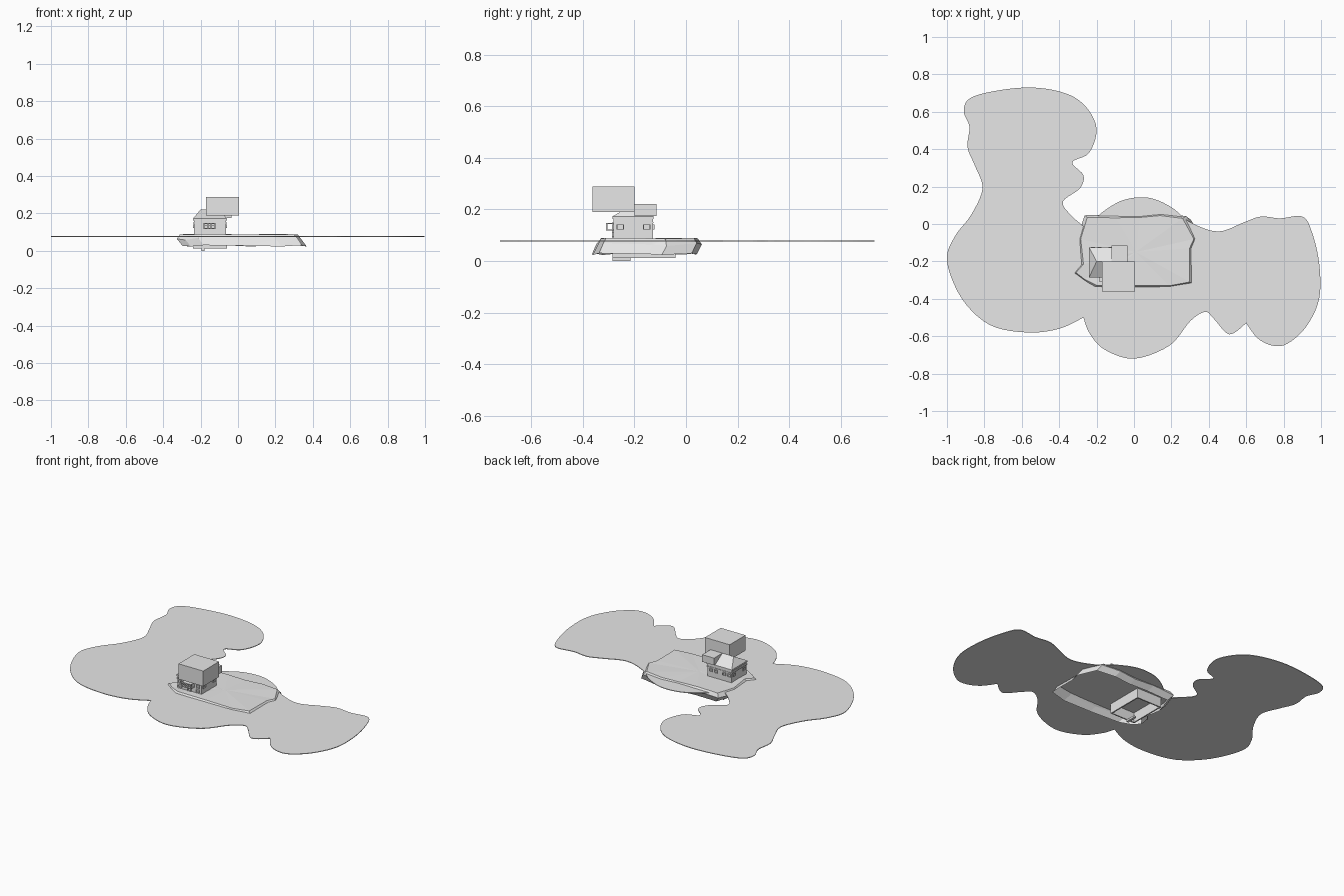
import bpy, bmesh, math
from mathutils import Vector

if "Cube" in bpy.data.objects:
    bpy.data.objects.remove(bpy.data.objects["Cube"])

grey = bpy.data.materials.new("plain grey")
grey.diffuse_color = (0.8, 0.8, 0.8, 1)
grey.use_nodes = True
grey.node_tree.nodes["Principled BSDF"].inputs["Base Color"].default_value = grey.diffuse_color


def finish(name, bm, fix=True):
    if fix:
        bmesh.ops.recalc_face_normals(bm, faces=bm.faces[:])
    me = bpy.data.meshes.new(name)
    bm.to_mesh(me)
    bm.free()
    me.materials.append(grey)
    ob = bpy.data.objects.new(name, me)
    bpy.context.collection.objects.link(ob)
    return ob


def add_box(bm, x, y, z):
    v = [bm.verts.new((a, b, c)) for c in z for b in y for a in x]
    for f in ((0, 2, 3, 1), (4, 5, 7, 6), (0, 1, 5, 4), (2, 6, 7, 3), (0, 4, 6, 2), (1, 3, 7, 5)):
        bm.faces.new([v[i] for i in f])


def boxes(name, *parts):
    bm = bmesh.new()
    for p in parts:
        add_box(bm, *p)
    return finish(name, bm)


def loft(bm, rings):
    rows = [[bm.verts.new(p) for p in r] for r in rings]
    n = len(rows[0])
    for a, b in zip(rows, rows[1:]):
        for i in range(n):
            j = (i + 1) % n
            bm.faces.new((a[i], a[j], b[j], b[i]))
    return rows


# water: smooth closed outline in hundredths, repeated points make corners
shore = [(-27, -50), (-27, -50), (-40, -56), (-57, -58), (-77, -54), (-92, -40), (-100, -20),
         (-96, -7), (-87, 5), (-81, 19), (-85, 31), (-89, 41), (-88, 52), (-91, 60), (-88, 67),
         (-75, 71), (-55, 73), (-37, 70), (-26, 63), (-20, 51), (-24, 38), (-33, 33), (-27, 26),
         (-29, 19), (-38, 12), (-34, 5), (-26, -2), (-26, -2), (-16, 7), (-5, 13), (8, 14),
         (20, 9), (30, 1), (45, -4), (59, 1), (68, 4), (78, 3), (90, 4), (95, -4), (99, -21),
         (99, -40), (92, -55), (82, -64), (74, -65), (66, -61), (60, -53), (60, -53), (51, -59),
         (43, -51), (38, -47), (30, -52), (19, -65), (0, -72), (-16, -67), (-24, -58)]
pts = [Vector(p) / 100 for p in shore]
outline = []
for i in range(len(pts)):
    p0, p1, p2, p3 = (pts[(i + k) % len(pts)] for k in (-1, 0, 1, 2))
    if p1 == p2:
        continue
    for s in range(5):
        t = s / 5
        outline.append(0.5 * (2 * p1 + (p2 - p0) * t + (2 * p0 - 5 * p1 + 4 * p2 - p3) * t * t
                              + (3 * p1 - p0 - 3 * p2 + p3) * t ** 3))
bm = bmesh.new()
low, high = loft(bm, [[(p.x, p.y, z) for p in outline] for z in (0.075, 0.079)])
bm.faces.new(low)
bm.faces.new(high)
bmesh.ops.triangulate(bm, faces=[f for f in bm.faces if len(f.verts) > 4])
finish("water", bm)

# island: faceted shell, open below
rim = [(-.25, .035), (-.1, .033), (.03, .035), (.14, .045), (.26, .03), (.32, -.08), (.297, -.13),
       (.297, -.31), (.19, -.33), (0, -.328), (-.2, -.328), (-.265, -.295), (-.31, -.26),
       (-.27, -.215), (-.285, -.08)]
centre = Vector((0.01, -0.15))


def ring(grow, dx, dy, z, wobble):
    out = []
    for i, p in enumerate(rim):
        p = Vector(p)
        q = p + (p - centre).normalized() * grow
        out.append((q.x + dx, q.y + dy, z + wobble * math.sin(i * 2.1)))
    return out


bm = bmesh.new()
rows = loft(bm, [ring(.018, .03, -.018, .027, .004), ring(.02, .002, 0, .064, .007),
                 ring(0, 0, 0, .088, .002)])
bmesh.ops.triangulate(bm, faces=bm.faces[:])
hub = bm.verts.new((centre.x, centre.y, .088))
for i in range(len(rim)):
    bm.faces.new((rows[2][i], rows[2][(i + 1) % len(rim)], hub))
finish("island", bm)

# foundation: hollow walls below the house
X0, X1, Y0, Y1 = -.24, -.06, -.285, -.125
YB, T = -.04, .008
boxes("foundation",
      ((X0, X1), (Y0, Y0 + T), (.012, .08)), ((X0, X1), (YB - T, YB), (.012, .08)),
      ((X0, X0 + T), (Y0 + T, YB - T), (.012, .08)), ((X1 - T, X1), (Y0 + T, YB - T), (.012, .08)))
boxes("foundation_foot", ((-.195, -.18), (Y0, Y0 + .07), (0, .012)))

# house walls and eaves
boxes("house_walls", ((X0 + .005, X1 - .005), (Y0 + .005, Y1 - .003), (.08, .165)))
boxes("eaves", ((X0, X1), (Y0, Y1), (.163, .173)))
boxes("floor_band", ((X0, X1), (Y0, Y1), (.147, .152)))

# hip roof
bm = bmesh.new()
b = [bm.verts.new(p) for p in ((X0, Y0, .173), (X1, Y0, .173), (X1, Y1, .173), (X0, Y1, .173))]
r = [bm.verts.new((x, -.2, .221)) for x in (-.2, -.1)]
for f in ((b[0], b[1], r[1], r[0]), (b[2], b[3], r[0], r[1]), (b[1], b[2], r[1]),
          (b[3], b[0], r[0]), b[::-1]):
    bm.faces.new(f)
finish("roof", bm)

# blocks above the roof
boxes("small_block", ((-.12, -.035), (-.2, -.115), (.175, .221)))
boxes("large_block", ((-.172, .005), (-.362, -.2), (.19, .289)))


# window frames on all four walls
def frame(bm, axis, wall, out, c, z, w, h):
    d = sorted((wall, wall + out * .006))
    t = .003
    for (u, v) in (((c - w, c + w), (z - h, z - h + t)), ((c - w, c + w), (z + h - t, z + h)),
                   ((c - w, c - w + t), (z - h, z + h)), ((c + w - t, c + w), (z - h, z + h))):
        add_box(bm, u if axis == "x" else d, d if axis == "x" else u, v)


bm = bmesh.new()
for wall, out in ((Y0 + .005, -1), (Y1 - .003, 1)):
    for x in (-.22, -.185, -.125, -.09):
        frame(bm, "x", wall, out, x, .132, .011, .010)
for wall, out in ((X0 + .005, -1), (X1 - .005, 1)):
    for y in (-.255, -.152):
        frame(bm, "y", wall, out, y, .132, .014, .010)
for x in (-.215, -.09):
    frame(bm, "x", Y0 + .005, -1, x, .104, .012, .009)
frame(bm, "x", Y0 + .005, -1, -.15, .105, .012, .017)
finish("window_frames", bm)

# front balcony with posts and rail
parts = [((-.185, -.12), (-.31, Y0 + .005), (.118, .122)),
         ((-.185, -.12), (-.31, Y0 + .005), (.144, .148))]
parts += [((x, x + .005), (-.31, -.305), (.122, .144)) for x in (-.185, -.164, -.146, -.125)]
parts.append(((-.183, -.122), (-.309, -.306), (.132, .135)))
boxes("balcony", *parts)
